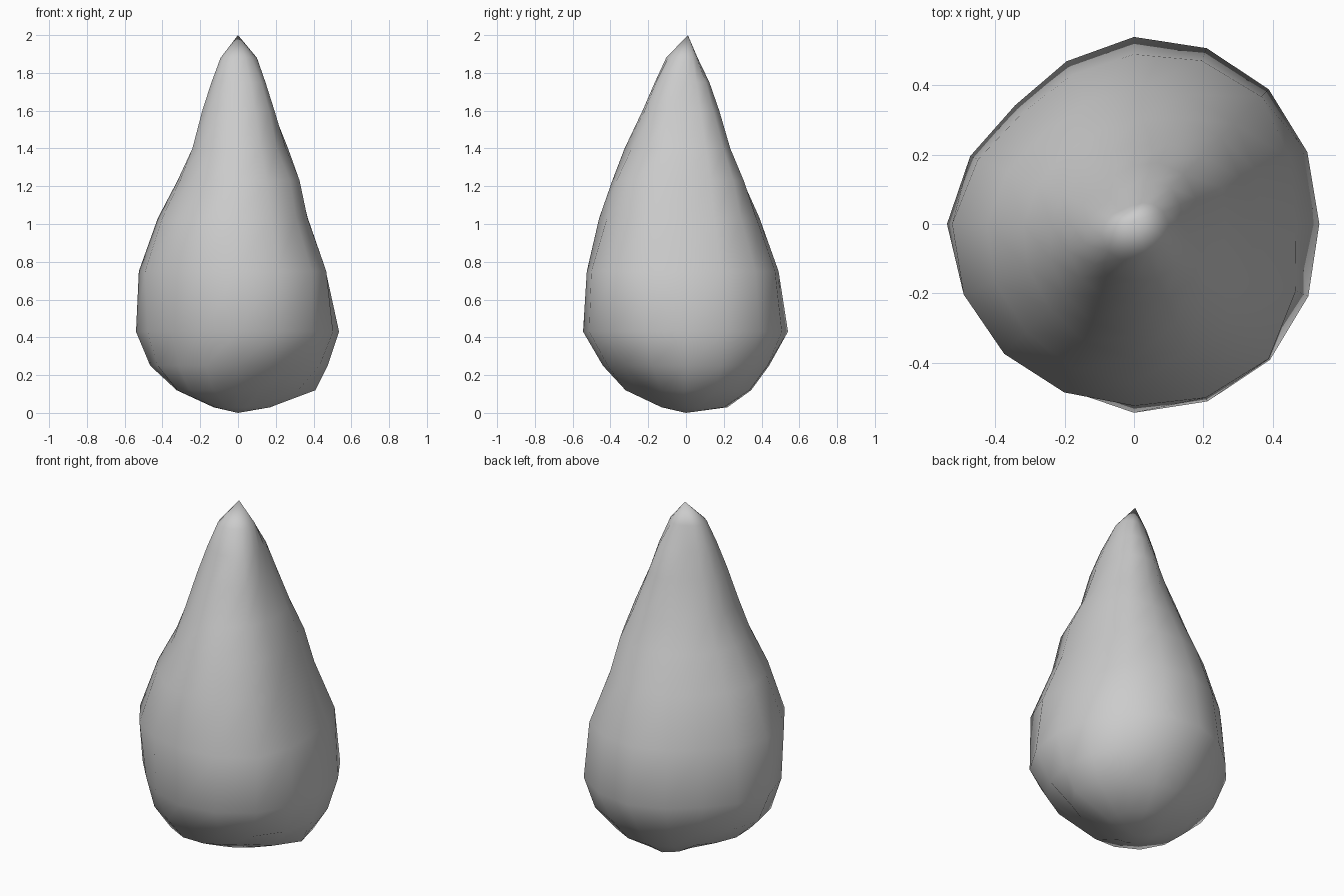
import bpy, bmesh, math

if "Cube" in bpy.data.objects:
    bpy.data.objects.remove(bpy.data.objects["Cube"])

# Ring heights, and radii at those heights for eight compass directions
heights = [.03, .12, .25, .43, .75, 1.03, 1.23, 1.4, 1.6, 1.75, 1.88]
profiles = [
    [.17, .41, .475, .535, .465, .37, .32, .265, .185, .14, .10],    # +x
    [.20, .38, .49, .55, .52, .41, .355, .28, .205, .15, .08],
    [.22, .345, .44, .54, .49, .39, .30, .225, .17, .115, .055],     # +y
    [.13, .29, .42, .485, .455, .37, .285, .22, .14, .10, .055],
    [.13, .325, .465, .54, .525, .425, .32, .24, .185, .135, .085],  # -x
    [.13, .36, .45, .495, .53, .44, .345, .285, .22, .165, .11],
    [.13, .32, .44, .545, .525, .46, .39, .325, .23, .165, .105],    # -y
    [.12, .28, .46, .555, .55, .435, .39, .29, .235, .175, .10],
]
SEGMENTS = 16


def radius(ring, seg):
    """Radius at a segment; odd segments are smoothly interpolated."""
    k = seg // 2
    p = lambda i: profiles[i % 8][ring]
    if seg % 2 == 0:
        return p(k)
    return (9 * (p(k) + p(k + 1)) - p(k - 1) - p(k + 2)) / 16


# Teardrop-shaped stone
bm = bmesh.new()
rings = []
for r, z in enumerate(heights):
    ring = []
    for s in range(SEGMENTS):
        a = math.tau * s / SEGMENTS
        d = radius(r, s)
        ring.append(bm.verts.new((d * math.cos(a), d * math.sin(a), z)))
    rings.append(ring)
bottom = bm.verts.new((0, 0, 0))
tip = bm.verts.new((0, 0.01, 2))
for s in range(SEGMENTS):
    n = (s + 1) % SEGMENTS
    bm.faces.new((bottom, rings[0][n], rings[0][s]))
    bm.faces.new((tip, rings[-1][s], rings[-1][n]))
    for lo, hi in zip(rings, rings[1:]):
        bm.faces.new((lo[s], lo[n], hi[n], hi[s]))
bmesh.ops.recalc_face_normals(bm, faces=bm.faces)
for f in bm.faces:
    f.smooth = True

mesh = bpy.data.meshes.new("teardrop_stone")
bm.to_mesh(mesh)
bm.free()
stone = bpy.data.objects.new("teardrop_stone", mesh)
bpy.context.collection.objects.link(stone)

# Plain grey stone colour
grey = bpy.data.materials.new("light grey")
grey.diffuse_color = (0.6, 0.6, 0.6, 1)
grey.use_nodes = True
grey.node_tree.nodes["Principled BSDF"].inputs["Base Color"].default_value = grey.diffuse_color
mesh.materials.append(grey)
